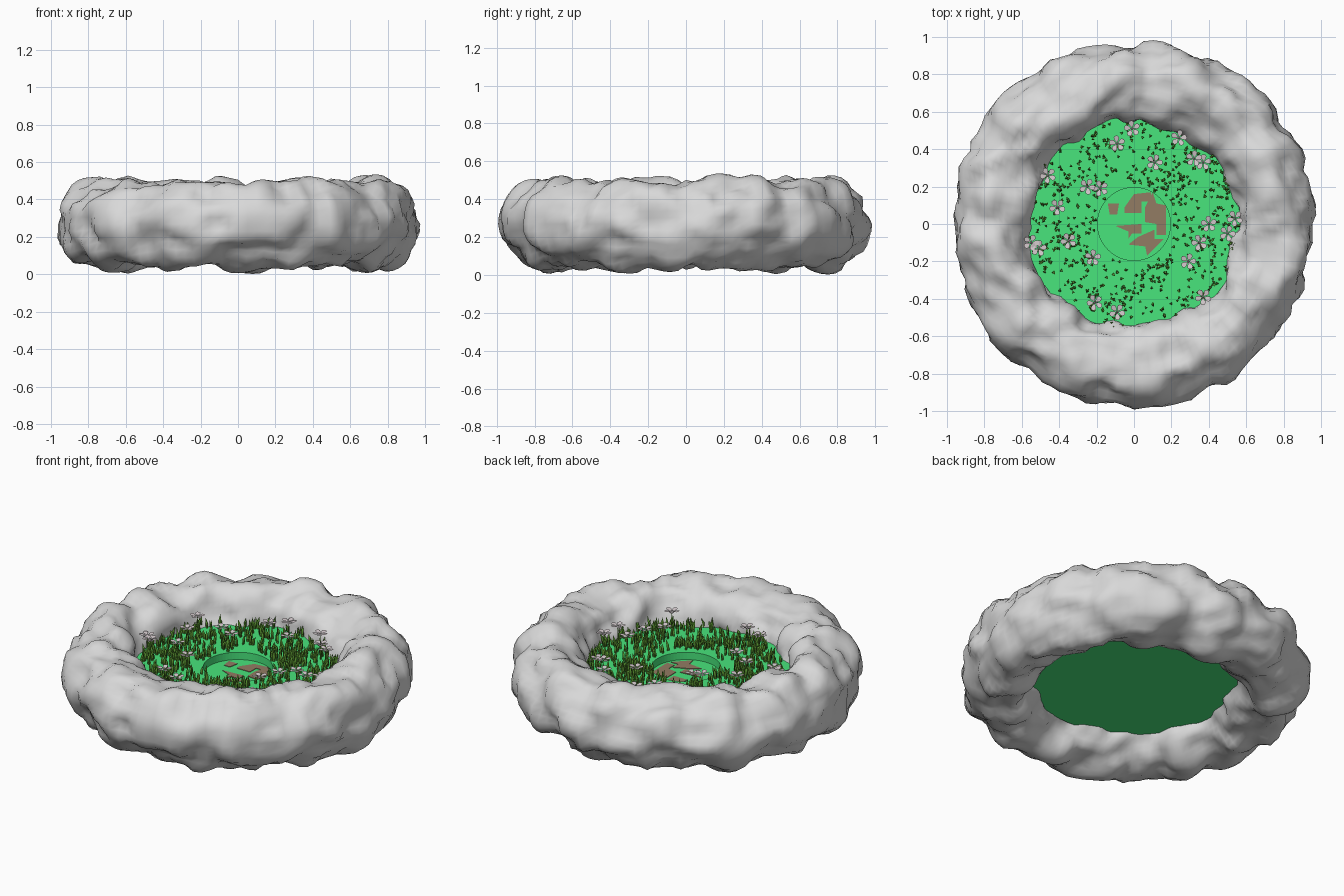
import bpy, bmesh, math, random
from mathutils import Vector, noise

random.seed(4)
TAU = math.tau
if "Cube" in bpy.data.objects:
    bpy.data.objects.remove(bpy.data.objects["Cube"])


def material(name, rgb):
    m = bpy.data.materials.new(name)
    m.use_nodes = True
    m.diffuse_color = (*rgb, 1)
    m.node_tree.nodes["Principled BSDF"].inputs["Base Color"].default_value = (*rgb, 1)
    return m


rock = material("pale_rock", (0.69, 0.69, 0.69))
turf = material("bright_turf", (0.065, 0.78, 0.2))
soil = material("brown_soil", (0.29, 0.2, 0.125))
grass = material("dark_grass", (0.085, 0.25, 0.025))
petal = material("pale_petal", (0.66, 0.59, 0.61))


def build(name, verts, faces, mat, smooth=False):
    mesh = bpy.data.meshes.new(name)
    mesh.from_pydata(verts, [], faces)
    bm = bmesh.new()
    bm.from_mesh(mesh)
    bmesh.ops.recalc_face_normals(bm, faces=bm.faces)
    bm.to_mesh(mesh)
    bm.free()
    mesh.materials.append(mat)
    for p in mesh.polygons:
        p.use_smooth = smooth
    ob = bpy.data.objects.new(name, mesh)
    bpy.context.collection.objects.link(ob)


def polar(r, a, z=0.0):
    return Vector((r * math.cos(a), r * math.sin(a), z))


# Lumpy rock ring: a torus pushed in and out along its section
around, section = 120, 40
verts, faces = [], []
for i in range(around):
    a = TAU * i / around
    for j in range(section):
        b = TAU * j / section
        p = polar(0.755 + 0.203 * math.cos(b), a, 0.227 * math.sin(b))
        lump = noise.noise(p * 5) + 0.5 * noise.noise(p * 11 + Vector((5, 2, 7)))
        d = 0.042 * math.tanh(2 * lump)
        verts.append(p + polar(math.cos(b) * d, a, math.sin(b) * d + 0.269))
        k, n = (i + 1) % around, (j + 1) % section
        faces.append((i * section + j, k * section + j, k * section + n, i * section + n))
build("rock_ring", verts, faces, rock, smooth=True)

# Turf disc with a round sunken hollow in the middle
TOP, FLOOR, HOLLOW = 0.30, 0.255, 0.195
profile = [(HOLLOW, FLOOR), (HOLLOW, TOP), (0.58, TOP), (0.58, 0.2)]
seg, n = 64, len(profile)
verts = [polar(r, TAU * i / seg, z) for i in range(seg) for r, z in profile]
faces = [(i * n + j, (i + 1) % seg * n + j, (i + 1) % seg * n + j + 1, i * n + j + 1)
         for i in range(seg) for j in range(n - 1)]
faces.append([i * n for i in range(seg)])
faces.append([i * n + n - 1 for i in range(seg)])
build("turf_disc", verts, faces, turf)

# Jagged bare soil patches on the hollow floor
patches = [
    [(-.14, .11), (-.08, .11), (-.09, .05), (-.13, .05)],
    [(-.05, .09), (0, .16), (.09, .17), (.09, .12), (.04, .12), (.04, .06), (-.05, .06)],
    [(.1, .17), (.12, .11), (.17, .1), (.17, -.06), (.12, -.06), (.12, 0), (.06, .01), (.06, .09)],
    [(-.1, -.01), (.04, 0), (.04, -.05), (-.01, -.05), (-.03, -.08), (-.03, -.04)],
    [(-.03, -.11), (.02, -.07), (.11, -.03), (.11, -.08), (.16, -.08), (.07, -.17), (.06, -.12)],
]
verts, faces = [], []
for shape in patches:
    base, c = len(verts), len(shape)
    verts += [(x, y, z) for z in (FLOOR - 0.002, FLOOR + 0.003) for x, y in shape]
    faces += [[base + i for i in range(c)], [base + c + i for i in range(c)]]
    faces += [(base + i, base + (i + 1) % c, base + c + (i + 1) % c, base + c + i)
              for i in range(c)]
build("soil_patches", verts, faces, soil)


def blade(verts, faces, root, width, height, lean):
    """Three-sided tapering blade that bends toward its tip."""
    base, turn = len(verts), random.uniform(0, TAU)
    for t, w in ((0, 0.8), (0.5, 1.0)):
        for k in range(3):
            verts.append(root + lean * t * t + polar(width * w, turn + TAU * k / 3, height * t))
    verts.append(root + lean + Vector((0, 0, height)))
    for k in range(3):
        m = (k + 1) % 3
        faces.append((base + k, base + m, base + 3 + m, base + 3 + k))
        faces.append((base + 3 + k, base + 3 + m, base + 6))


# Grass blades in small tufts, spread evenly between hollow and ring
verts, faces = [], []
for _ in range(560):
    r = math.sqrt(random.uniform(0.205 ** 2, 0.56 ** 2))
    spot = polar(r, random.uniform(0, TAU), TOP - 0.003)
    for _ in range(random.choice((1, 1, 2))):
        root = spot + polar(random.uniform(0, 0.02), random.uniform(0, TAU))
        if root.xy.length > HOLLOW + 0.01:
            blade(verts, faces, root, 0.009, random.uniform(0.045, 0.08),
                  polar(random.uniform(0.004, 0.018), random.uniform(0, TAU)))
build("grass_blades", verts, faces, grass, smooth=True)

# Five-petalled flowers on thin stems
spots = [(-.01, .51), (-.09, .43), (.24, .46), (.11, .33), (.32, .35), (.37, .33),
         (-.46, .26), (-.25, .2), (-.18, .19), (-.41, .09), (.4, 0), (.54, .03),
         (.5, -.05), (.35, -.1), (.29, -.2), (-.35, -.09), (-.55, -.1), (-.51, -.13),
         (-.22, -.18), (-.21, -.42), (-.09, -.47), (.37, -.39)]
outline = [(0.003, 0), (0.024, -0.52), (0.036, -0.42), (0.043, -0.15),
           (0.043, 0.15), (0.036, 0.42), (0.024, 0.52)]
stem_v, stem_f, verts, faces = [], [], [], []
for x, y in spots:
    height = random.uniform(0.08, 0.105)
    blade(stem_v, stem_f, Vector((x, y, TOP - 0.003)), 0.005, height, Vector())
    head, turn = Vector((x, y, TOP + height - 0.005)), random.uniform(0, TAU)
    for k in range(5):
        base, mid = len(verts), turn + TAU * k / 5
        verts += [head + polar(r, mid + a, r * math.cos(a) * 0.2) for r, a in outline]
        faces.append([base + i for i in range(len(outline))])
    base = len(verts)
    verts += [head + polar(0.007, TAU * k / 6, 0.003) for k in range(6)]
    verts.append(head + Vector((0, 0, 0.009)))
    faces += [(base + k, base + (k + 1) % 6, base + 6) for k in range(6)]
build("flower_stems", stem_v, stem_f, grass, smooth=True)
build("flower_heads", verts, faces, petal)
